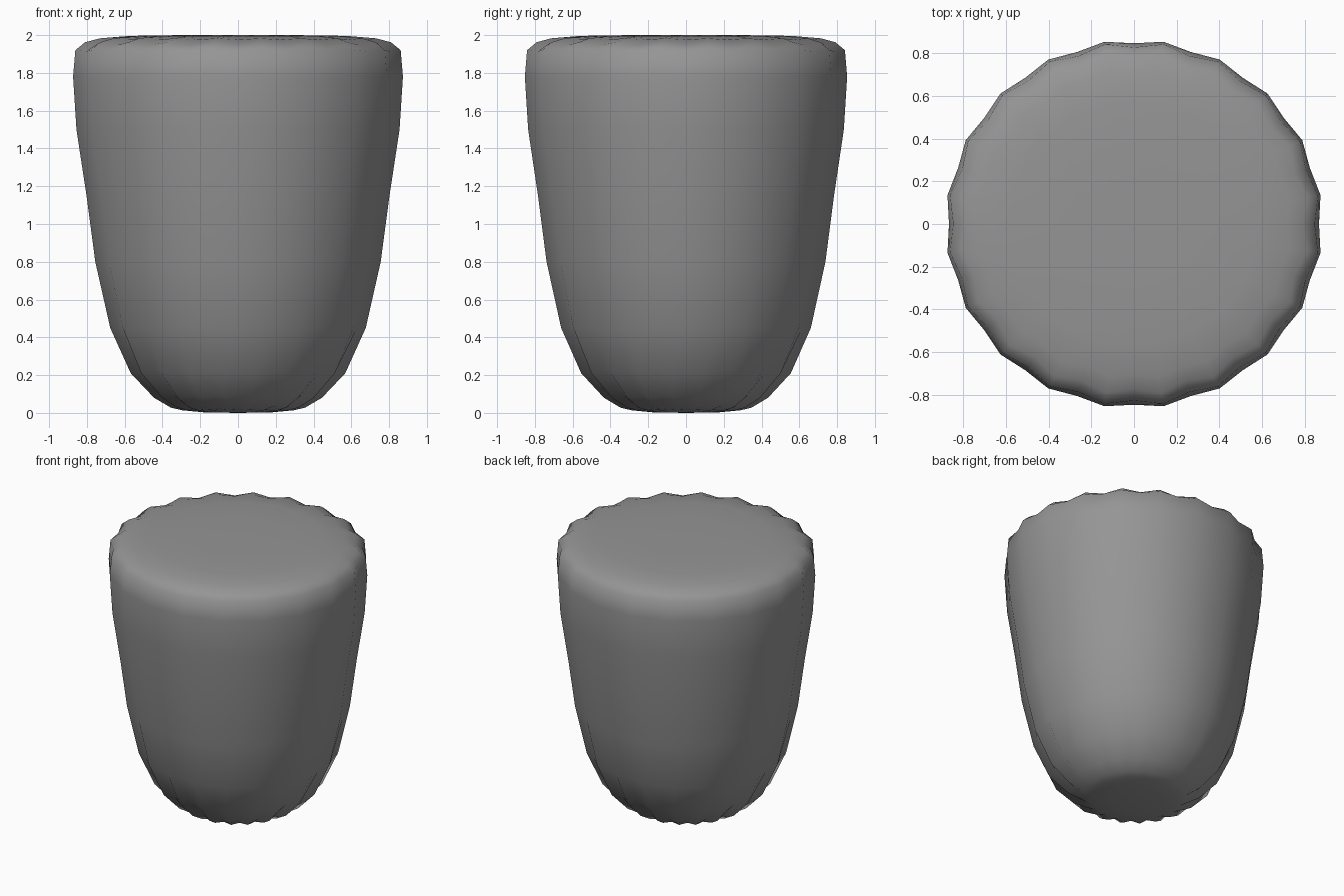
import bpy, bmesh, math

cube = bpy.data.objects.get("Cube")
if cube:
    bpy.data.objects.remove(cube)

FLUTES = 20
SEGMENTS = FLUTES * 2
DEPTH_SCALE = 0.977          # the body is slightly shallower than wide

# Outline rings: ridge radius, height, flute depth, extra valley drop
PROFILE = [
    (0.18, 0.003, 0.0, 0.0), (0.30, 0.014, 0.01, -0.004), (0.36, 0.028, 0.022, -0.008),
    (0.45, 0.08, 0.034, -0.012), (0.575, 0.21, 0.036, -0.008), (0.685, 0.45, 0.022, 0.0),
    (0.765, 0.80, 0.014, 0.0), (0.812, 1.15, 0.014, 0.0), (0.866, 1.50, 0.015, 0.0),
    (0.884, 1.78, 0.018, 0.0), (0.872, 1.92, 0.026, 0.006), (0.82, 1.962, 0.03, 0.014),
    (0.74, 1.983, 0.02, 0.008), (0.58, 1.996, 0.0, 0.003), (0.30, 2.0, 0.0, 0.0),
]

# Single flat colour
grey = bpy.data.materials.new("plain grey")
grey.use_nodes = True
colour = (0.3, 0.3, 0.3, 1.0)
grey.diffuse_color = colour
grey.node_tree.nodes["Principled BSDF"].inputs["Base Color"].default_value = colour

# Fluted body: alternate ridges and valleys around every ring
bm = bmesh.new()
rings = []
for radius, height, flute, drop in PROFILE:
    ring = []
    for i in range(SEGMENTS):
        angle = math.tau * i / SEGMENTS
        valley = i % 2 == 0
        r = radius - flute if valley else radius
        z = height - drop if valley else height
        ring.append(bm.verts.new((r * math.cos(angle), DEPTH_SCALE * r * math.sin(angle), z)))
    rings.append(ring)

for low, high in zip(rings, rings[1:]):
    for i in range(SEGMENTS):
        j = (i + 1) % SEGMENTS
        bm.faces.new((low[i], low[j], high[j], high[i]))

# Closed base and top
for ring, height in ((rings[0], 0.0), (rings[-1], 2.0)):
    centre = bm.verts.new((0, 0, height))
    for i in range(SEGMENTS):
        bm.faces.new((ring[i], ring[(i + 1) % SEGMENTS], centre))

bmesh.ops.recalc_face_normals(bm, faces=bm.faces)
for face in bm.faces:
    face.smooth = True
mesh = bpy.data.meshes.new("fluted_body")
bm.to_mesh(mesh)
bm.free()
mesh.materials.append(grey)
body = bpy.data.objects.new("fluted_body", mesh)
bpy.context.collection.objects.link(body)
